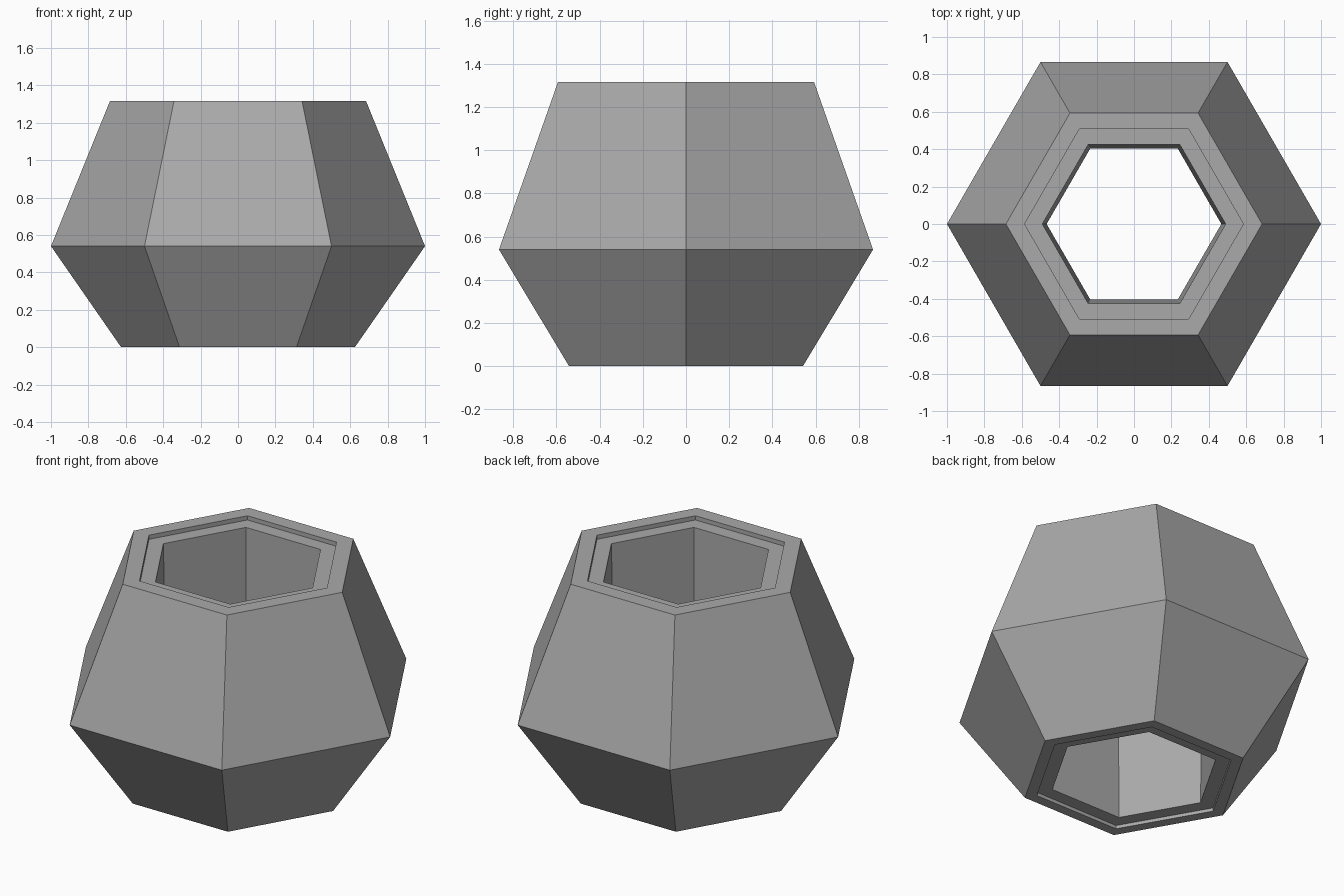
import bpy
import bmesh
from math import cos, sin, tau

old = bpy.data.objects.get("Cube")
if old:
    bpy.data.objects.remove(old, do_unlink=True)

SIDES = 6


def make_material(name, colour):
    mat = bpy.data.materials.new(name)
    mat.use_nodes = True
    mat.diffuse_color = colour
    mat.node_tree.nodes["Principled BSDF"].inputs["Base Color"].default_value = colour
    return mat


def revolve_closed(name, profile, sides, mat):
    """Sweep a closed (radius, height) loop around z into a faceted ring."""
    bm = bmesh.new()
    rings = [[bm.verts.new((r * cos(tau * i / sides), r * sin(tau * i / sides), z))
              for i in range(sides)] for r, z in profile]
    for k, ring in enumerate(rings):
        after = rings[(k + 1) % len(rings)]
        for i in range(sides):
            j = (i + 1) % sides
            bm.faces.new((ring[i], ring[j], after[j], after[i]))
    bmesh.ops.recalc_face_normals(bm, faces=bm.faces)
    mesh = bpy.data.meshes.new(name)
    bm.to_mesh(mesh)
    bm.free()
    mesh.materials.append(mat)
    obj = bpy.data.objects.new(name, mesh)
    bpy.context.collection.objects.link(obj)
    return obj


grey = make_material("plain grey", (0.4, 0.4, 0.4, 1))

# Hexagonal bead: angular outside, shallow recess at each end, tapered bore
bead_profile = [
    (0.625, 0), (1, 0.54), (0.685, 1.315),       # outer wall
    (0.585, 1.315), (0.585, 1.29), (0.49, 1.29),  # top rim and ledge
    (0.467, 0.02), (0.556, 0.02), (0.556, 0),     # bore, bottom ledge and rim
]
revolve_closed("hexagonal_bead", bead_profile, SIDES, grey)
